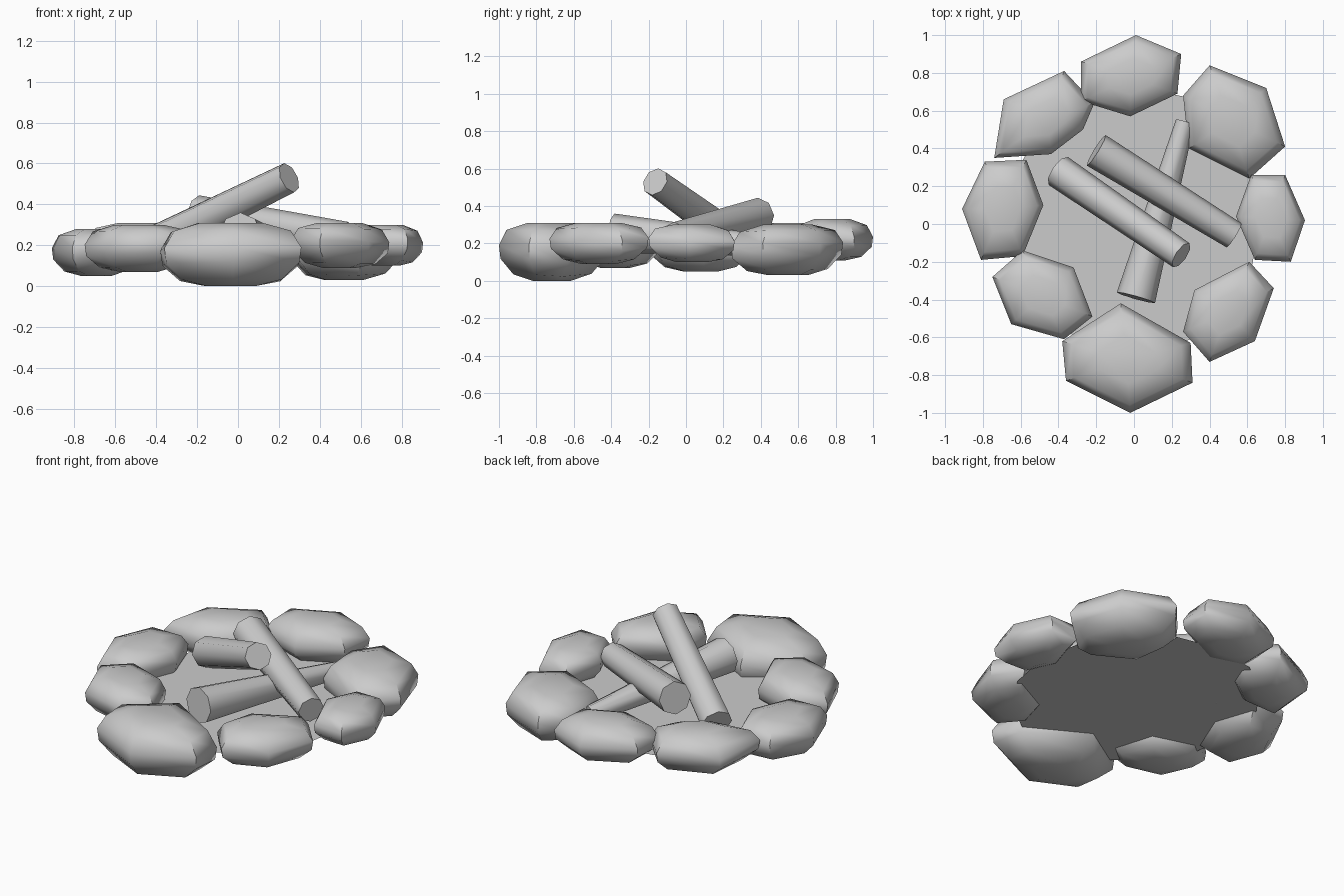
import bpy, bmesh, math, random
from mathutils import Vector

if "Cube" in bpy.data.objects:
    bpy.data.objects.remove(bpy.data.objects["Cube"])

random.seed(4)


def finish(name, bm, angle=50):
    bmesh.ops.recalc_face_normals(bm, faces=bm.faces)
    me = bpy.data.meshes.new(name)
    bm.to_mesh(me)
    bm.free()
    ob = bpy.data.objects.new(name, me)
    bpy.context.collection.objects.link(ob)
    bpy.ops.object.select_all(action='DESELECT')
    ob.select_set(True)
    bpy.context.view_layer.objects.active = ob
    bpy.ops.object.shade_smooth_by_angle(angle=math.radians(angle))
    return ob


def loft(bm, rings):
    """Skin a stack of equal-length point rings and cap both ends."""
    loops = [[bm.verts.new(p) for p in r] for r in rings]
    n = len(loops[0])
    for a, b in zip(loops, loops[1:]):
        for i in range(n):
            j = (i + 1) % n
            bm.faces.new((a[i], a[j], b[j], b[i]))
    bm.faces.new(loops[0][::-1])
    bm.faces.new(loops[-1])


def stone(name, z0, z1, outline):
    """Rounded rock: hexagonal outline shrunk toward top and bottom."""
    cx = sum(p[0] for p in outline) / len(outline)
    cy = sum(p[1] for p in outline) / len(outline)
    h = z1 - z0
    wobble = [random.uniform(-0.06, 0.06) for _ in outline]
    rings = []
    for scale, t, amount in ((0.35, 0.0, 0), (0.72, 0.1, 0.5), (0.97, 0.36, 1),
                             (1.0, 0.6, 1), (0.85, 0.87, 0.5), (0.45, 1.0, 0)):
        rings.append([(cx + (x - cx) * scale, cy + (y - cy) * scale,
                       z0 + h * (t + amount * w))
                      for (x, y), w in zip(outline, wobble)])
    bm = bmesh.new()
    loft(bm, rings)
    finish(name, bm)


def log(name, start, end, r0, r1, sides=8):
    """Tapered log between two points."""
    a, b = Vector(start), Vector(end)
    q = (b - a).to_track_quat('Z', 'Y')
    rings = []
    for p, r in ((a, r0), (b, r1)):
        rings.append([p + q @ Vector((r * math.cos(k * math.tau / sides),
                                      r * math.sin(k * math.tau / sides), 0))
                      for k in range(sides)])
    bm = bmesh.new()
    loft(bm, rings)
    finish(name, bm)


# Ring of stones
stone("stone_back", 0.11, 0.33, [(0.01, 1.0), (0.25, 0.90), (0.23, 0.69),
                                 (-0.02, 0.57), (-0.28, 0.65), (-0.28, 0.86)])
stone("stone_back_right", 0.03, 0.30, [(0.40, 0.84), (0.70, 0.72), (0.80, 0.41),
                                       (0.61, 0.24), (0.29, 0.40), (0.26, 0.68)])
stone("stone_right", 0.10, 0.30, [(0.62, 0.26), (0.80, 0.26), (0.905, 0.02),
                                  (0.83, -0.20), (0.64, -0.19), (0.54, 0.04)])
stone("stone_front_right", 0.09, 0.31, [(0.61, -0.20), (0.74, -0.34), (0.64, -0.62),
                                        (0.40, -0.73), (0.26, -0.57), (0.32, -0.35)])
stone("stone_front", 0.0, 0.31, [(-0.07, -0.42), (0.30, -0.63), (0.31, -0.84),
                                 (-0.02, -1.0), (-0.36, -0.83), (-0.38, -0.62)])
stone("stone_front_left", 0.07, 0.30, [(-0.59, -0.14), (-0.32, -0.23), (-0.22, -0.49),
                                       (-0.37, -0.61), (-0.65, -0.53), (-0.75, -0.28)])
stone("stone_left", 0.05, 0.28, [(-0.79, 0.33), (-0.57, 0.34), (-0.48, 0.10),
                                 (-0.59, -0.17), (-0.81, -0.19), (-0.91, 0.08)])
stone("stone_back_left", 0.08, 0.31, [(-0.37, 0.81), (-0.21, 0.64), (-0.27, 0.50),
                                      (-0.44, 0.37), (-0.74, 0.35), (-0.69, 0.66)])

# Flat ash bed inside the ring
bm = bmesh.new()
bmesh.ops.create_circle(bm, cap_ends=True, segments=16, radius=1.0)
bmesh.ops.scale(bm, vec=(0.67, 0.71, 1), verts=bm.verts)
bmesh.ops.translate(bm, vec=(0, 0.02, 0.13), verts=bm.verts)
finish("ash_bed", bm)

# Stacked logs
log("log_bottom", (0.01, -0.39, 0.255), (0.27, 0.54, 0.18), 0.105, 0.05)
log("log_middle", (-0.20, 0.39, 0.35), (0.53, -0.06, 0.24), 0.095, 0.075)
log("log_top", (-0.40, 0.28, 0.21), (0.25, -0.165, 0.53), 0.09, 0.077)
